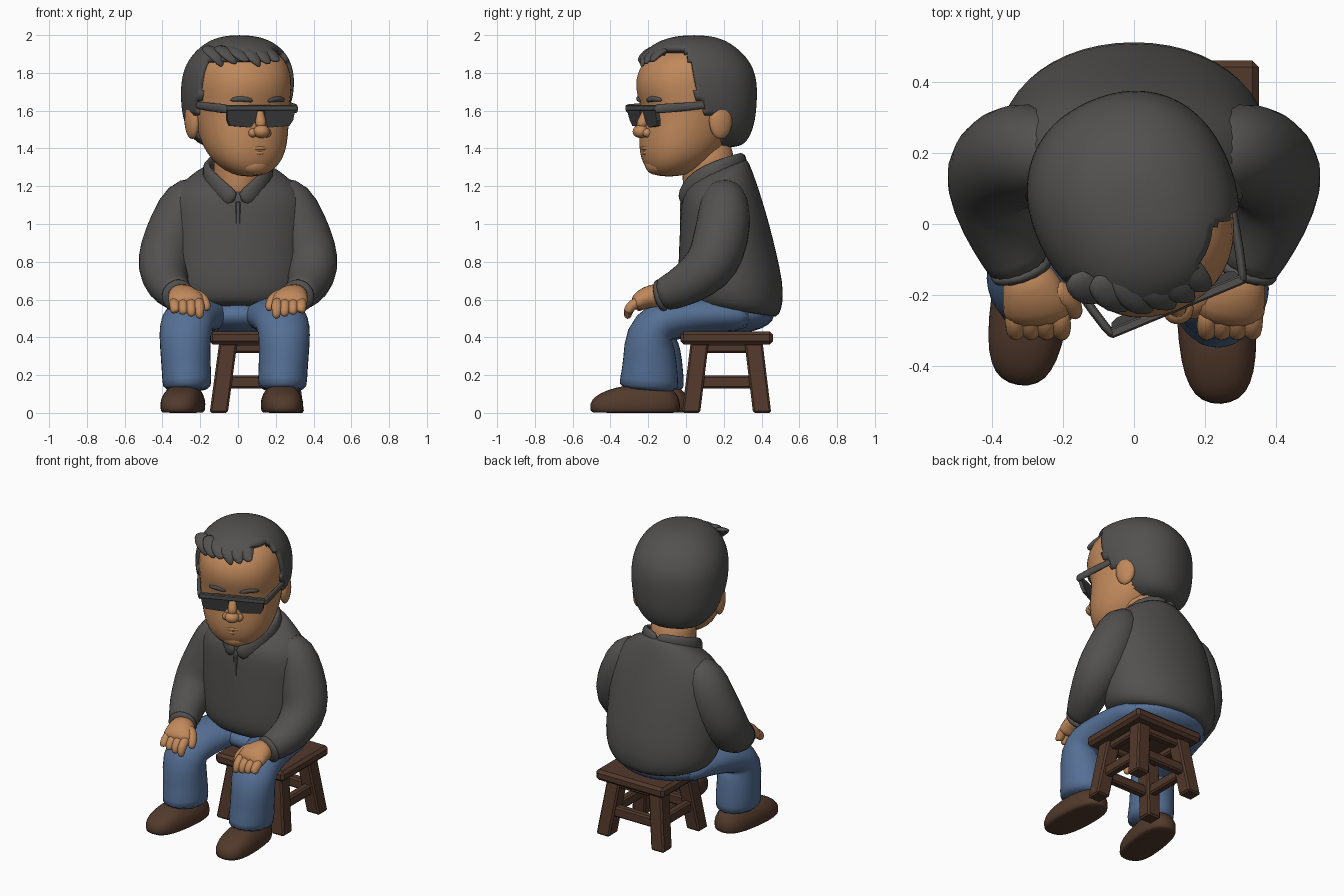
import bpy, bmesh, math
from mathutils import Vector, Matrix

if "Cube" in bpy.data.objects:
    bpy.data.objects.remove(bpy.data.objects["Cube"])


def material(name, rgb):
    m = bpy.data.materials.new(name)
    m.diffuse_color = (*rgb, 1)
    m.use_nodes = True
    m.node_tree.nodes["Principled BSDF"].inputs["Base Color"].default_value = m.diffuse_color
    return m


GREY = material("charcoal", (0.085, 0.082, 0.08))
LENS = material("dark_lens", (0.06, 0.06, 0.062))
SKIN = material("skin", (0.53, 0.25, 0.105))
DENIM = material("denim", (0.09, 0.16, 0.30))
BROWN = material("brown_wood", (0.085, 0.04, 0.024))
SHOE = material("brown_leather", (0.085, 0.042, 0.025))


def finish(name, bm, mat, levels=0, smooth=True):
    bmesh.ops.recalc_face_normals(bm, faces=bm.faces)
    me = bpy.data.meshes.new(name)
    bm.to_mesh(me)
    bm.free()
    me.materials.append(mat)
    for p in me.polygons:
        p.use_smooth = smooth
    o = bpy.data.objects.new(name, me)
    bpy.context.collection.objects.link(o)
    if levels:
        o.modifiers.new("smooth", 'SUBSURF').levels = levels
        o.modifiers["smooth"].render_levels = levels
    return o


def skin(name, rings, mat, levels=1):
    """Bridge rings of points and cap both ends."""
    bm = bmesh.new()
    vs = [[bm.verts.new(p) for p in r] for r in rings]
    n = len(vs[0])
    for a, b in zip(vs, vs[1:]):
        for i in range(n):
            bm.faces.new((a[i], a[(i + 1) % n], b[(i + 1) % n], b[i]))
    bm.faces.new(vs[0][::-1])
    bm.faces.new(vs[-1])
    return finish(name, bm, mat, levels)


def oval(n, p=2.0):
    k = 1.025
    for i in range(n):
        a = 2 * math.pi * i / n
        c, s = math.cos(a), math.sin(a)
        yield (k * math.copysign(abs(c) ** (2 / p), c), k * math.copysign(abs(s) ** (2 / p), s))


def loft(name, rings, mat, n=16, p=2.2, cx=0, levels=1):
    """Horizontal ovals: z, centre y, half width, half depth, optional slope."""
    out = []
    for z, cy, rx, ry, *t in rings:
        t = t[0] if t else 0
        out.append([Vector((cx + rx * u, cy + ry * v, z + t * ry * v)) for u, v in oval(n, p)])
    return skin(name, out, mat, levels)


def tube(name, pts, mat, ref=(1, 0, 0), n=12, levels=1):
    """Sweep along points: x, y, z, radius along ref, optional other radius."""
    P = [Vector(p[:3]) for p in pts]
    out = []
    for i, p in enumerate(pts):
        t = (P[min(i + 1, len(P) - 1)] - P[max(i - 1, 0)]).normalized()
        a = Vector(ref)
        a = (a - t * a.dot(t)).normalized()
        b = t.cross(a)
        out.append([P[i] + a * u * p[3] + b * v * p[-1] for u, v in oval(n)])
    return skin(name, out, mat, levels)


def ball(name, c, r, mat):
    bm = bmesh.new()
    bmesh.ops.create_uvsphere(bm, u_segments=20, v_segments=12, radius=1,
                              matrix=Matrix.Translation(c) @ Matrix.Diagonal((*r, 1)))
    return finish(name, bm, mat)


def box(name, lo, hi, mat, lean=(0, 0), bevel=0.01):
    """Box between corners, its top moved sideways by lean."""
    bm = bmesh.new()
    lo, hi = Vector(lo), Vector(hi)
    bmesh.ops.create_cube(bm, size=1, matrix=Matrix.Translation((lo + hi) / 2) @ Matrix.Diagonal((*(hi - lo), 1)))
    for v in bm.verts:
        if v.co.z > (lo.z + hi.z) / 2:
            v.co.x += lean[0]
            v.co.y += lean[1]
    o = finish(name, bm, mat, smooth=False)
    o.modifiers.new("bevel", 'BEVEL').width = bevel
    return o


# Stool: seat, splayed legs, aprons and stretchers
SX, SY = 0.10, 0.215
box("stool_seat", (SX - .252, SY - .245, .362), (SX + .252, SY + .245, .432), BROWN, bevel=.018)
for i in (-1, 1):
    for j in (-1, 1):
        x, y = SX + i * .202, SY + j * .188
        box("stool_leg", (x - .048, y - .048, 0), (x + .048, y + .048, .37), BROWN, (-i * .05, -j * .045))
    for z0, z1, d in ((.13, .198, .175), (.318, .366, .155)):
        box("stool_rail_x", (SX - d, SY + i * d - .027, z0), (SX + d, SY + i * d + .027, z1), BROWN)
        box("stool_rail_y", (SX + i * d - .027, SY - d, z0), (SX + i * d + .027, SY + d, z1), BROWN)

# Jeans: seat of the trousers, then bent legs
ball("jeans_hips", (0, .24, .515), (.30, .225, .095), DENIM)
LEG = [(.15, .35, .505, .15, .07), (.17, .2, .525, .16, .095), (.2, 0, .515, .145, .1),
       (.235, -.15, .485, .142, .118), (.247, -.198, .42, .137, .13), (.242, -.19, .28, .13, .14),
       (.235, -.195, .17, .13, .155), (.235, -.2, .11, .128, .16)]
for s in (-1, 1):
    dx, dy = (.035, .03) if s < 0 else (0, 0)
    tube("jeans_leg", [(s * (x + dx * (y < .1)), y + dy * (y < .1), z, a, b) for x, y, z, a, b in LEG],
         DENIM, n=16)
    # Shoes, slightly turned out
    shoe = loft("shoe", [(0, -.05, .095, .22), (.004, -.05, .108, .235), (.05, -.05, .112, .238),
                         (.085, -.043, .105, .222), (.122, -.025, .085, .175), (.15, .015, .055, .1)],
                SHOE, p=2.7)
    place, yaw = ((-.285, -.17, 0), -8) if s < 0 else ((.23, -.22, 0), 3)
    shoe.matrix_basis = Matrix.Translation(place) @ Matrix.Rotation(math.radians(yaw), 4, 'Z')

# Sweater body
loft("sweater_body", [
    (.535, .24, .28, .225, -.15), (.555, .24, .33, .25, -.15), (.61, .24, .36, .27, -.1),
    (.69, .235, .375, .274), (.85, .22, .372, .254), (1.0, .205, .37, .232), (1.12, .19, .36, .212),
    (1.2, .18, .315, .187, .15), (1.265, .17, .225, .16, .4), (1.29, .168, .17, .145, .45)],
    GREY, n=24, p=2.05)
box("sweater_placket", (-.014, -.031, .95), (.014, .01, 1.12), GREY, bevel=.006)

for s in (-1, 1):
    # Sleeves and cuffs
    tube("sleeve", [(s * x, y, z, r) for x, y, z, r in (
        (.18, .2, 1.2, .08), (.275, .205, 1.13, .13), (.325, .2, 1.0, .143), (.378, .17, .86, .147),
        (.398, .12, .76, .137), (.375, 0, .675, .112), (.335, -.09, .637, .092), (.318, -.135, .62, .088))],
        GREY, n=16)
    tube("cuff", [(s * .325, -.11, .627, .09), (s * .318, -.13, .62, .092), (s * .31, -.155, .614, .08)], GREY)
    # Collar halves
    tube("collar", [(s * x, y, z, .05, .024) for x, y, z in (
        (-.01, .31, 1.335), (.11, .28, 1.325), (.18, .17, 1.29), (.15, .06, 1.24),
        (.085, 0, 1.175), (.015, -.025, 1.12))], GREY, ref=(0, 0, 1))
    # Hands resting on the knees
    tube("palm", [(s * .312, -.12, .62, .068), (s * .288, -.18, .622, .086, .062),
                  (s * .272, -.235, .6, .102, .056), (s * .268, -.275, .565, .095, .04)], SKIN)
    for i in range(4):
        x = .205 + .043 * i
        tube("finger", [(s * (x + .005), -.235, .595, .029), (s * x, -.284, .575, .031),
                        (s * x, -.308, .54, .028), (s * (x - .004), -.31, .495 + .012 * i, .018)], SKIN, n=8)
    tube("thumb", [(s * .245, -.17, .63, .038), (s * .195, -.205, .61, .038),
                   (s * .168, -.24, .575, .03), (s * .162, -.26, .54, .018)], SKIN, n=8)

# Neck
tube("neck", [(0, .13, 1.1, .11, .13), (0, .13, 1.2, .13, .148), (.01, .12, 1.32, .14), (.02, .09, 1.45, .14)],
     SKIN, n=16)

# Head parts, modelled facing forward and turned together afterwards
head = [loft("face", [
    (1.25, -.165, .05, .055), (1.28, -.15, .125, .122), (1.34, -.125, .185, .175), (1.42, -.09, .22, .222),
    (1.52, -.06, .238, .24), (1.61, -.04, .248, .25), (1.68, -.035, .255, .285), (1.76, -.03, .258, .30),
    (1.84, -.02, .25, .28), (1.91, -.01, .2, .225), (1.95, 0, .1, .11)], SKIN, n=20)]
head += [
    tube("nose_bridge", [(0, -.27, 1.63, .025), (0, -.30, 1.57, .026), (0, -.33, 1.5, .035)], SKIN),
    ball("nose_tip", (0, -.325, 1.49), (.044, .042, .035), SKIN),
    ball("chin", (0, -.235, 1.315), (.085, .055, .055), SKIN),
    tube("upper_lip", [(-.075, -.283, 1.395, .008), (0, -.315, 1.405, .013), (.075, -.283, 1.395, .008)],
         SKIN, ref=(0, 0, 1), n=8),
    tube("lower_lip", [(-.06, -.28, 1.38, .008), (0, -.31, 1.375, .014), (.06, -.28, 1.38, .008)],
         SKIN, ref=(0, 0, 1), n=8)]

# Hair cap: cut away over the face and around the ears, higher on the parted side
hair = loft("hair", [
    (1.40, .13, .13, .1), (1.46, .09, .215, .185), (1.55, .05, .265, .25), (1.65, .02, .286, .288),
    (1.76, 0, .288, .31), (1.85, -.012, .267, .292), (1.92, -.028, .22, .248), (1.975, -.025, .15, .17),
    (2.0, -.02, .06, .07)], GREY, n=24, levels=2)
bpy.context.view_layer.update()
hair.data = bpy.data.meshes.new_from_object(hair.evaluated_get(bpy.context.evaluated_depsgraph_get()))
hair.modifiers.clear()


def hairline(x, z):
    if z > 1.865 + min(.065, max(0, x) * .6):
        return -1
    return -.13 - .1 * (z - 1.75) if z > 1.64 else -.07 if z > 1.57 else .06


bm = bmesh.new()
bm.from_mesh(hair.data)
cut = []
for f in bm.faces:
    c = f.calc_center_median()
    if c.y < hairline(c.x, c.z):
        cut.append(f)
bmesh.ops.delete(bm, geom=cut, context='FACES')
bm.to_mesh(hair.data)
bm.free()
solid = hair.modifiers.new("thickness", 'SOLIDIFY')
solid.thickness, solid.offset = .035, -1
head.append(hair)

# Flat fringe locks swept towards the parting
for i in range(6):
    x = -.21 + .058 * i
    d = math.sqrt(1 - (x / .29) ** 2)
    head.append(tube("fringe", [(x - .03, -.17 * d, 1.94, .04, .016), (x - .01, -.262 * d, 1.912, .05, .02),
                                (x + .012, -.302 * d, 1.872, .036, .018),
                                (x + .03, -.318 * d, 1.83 + .016 * (i % 3), .008)], GREY, n=8))

for s in (-1, 1):
    head += [
        ball("ear", (s * .25, .03, 1.55), (.035, .065, .1), SKIN),
        ball("nostril", (s * .04, -.3, 1.482), (.024, .03, .024), SKIN),
        tube("eyebrow", [(s * .035, -.305, 1.65, .012), (s * .10, -.3, 1.668, .019, .016),
                         (s * .16, -.265, 1.655, .01)], GREY, ref=(0, 0, 1), n=8),
        tube("glasses_arm", [(s * .195, -.325, 1.61, .025, .012), (s * .205, -.31, 1.61, .027, .014),
                             (s * .24, -.17, 1.62, .024, .014), (s * .272, 0, 1.635, .018, .012)],
             GREY, ref=(0, 0, 1), n=8)]
    # Tapered dark lens
    bm = bmesh.new()
    f = bm.faces.new([bm.verts.new((s * x, -.325 + .25 * (1.61 - z), z)) for x, z in
                      ((.02, 1.61), (.195, 1.61), (.188, 1.55), (.17, 1.52), (.05, 1.51), (.028, 1.54))])
    ext = bmesh.ops.extrude_face_region(bm, geom=[f])["geom"]
    bmesh.ops.translate(bm, verts=[v for v in ext if isinstance(v, bmesh.types.BMVert)], vec=(0, .022, 0))
    head.append(finish("lens", bm, LENS, smooth=False))
head.append(box("glasses_top_bar", (-.205, -.33, 1.598), (.205, -.302, 1.63), GREY, bevel=.005))

turn = Matrix.Translation((0, .06, 0)) @ Matrix.Rotation(math.radians(22.5), 4, 'Z')
for o in head:
    o.matrix_basis = turn
